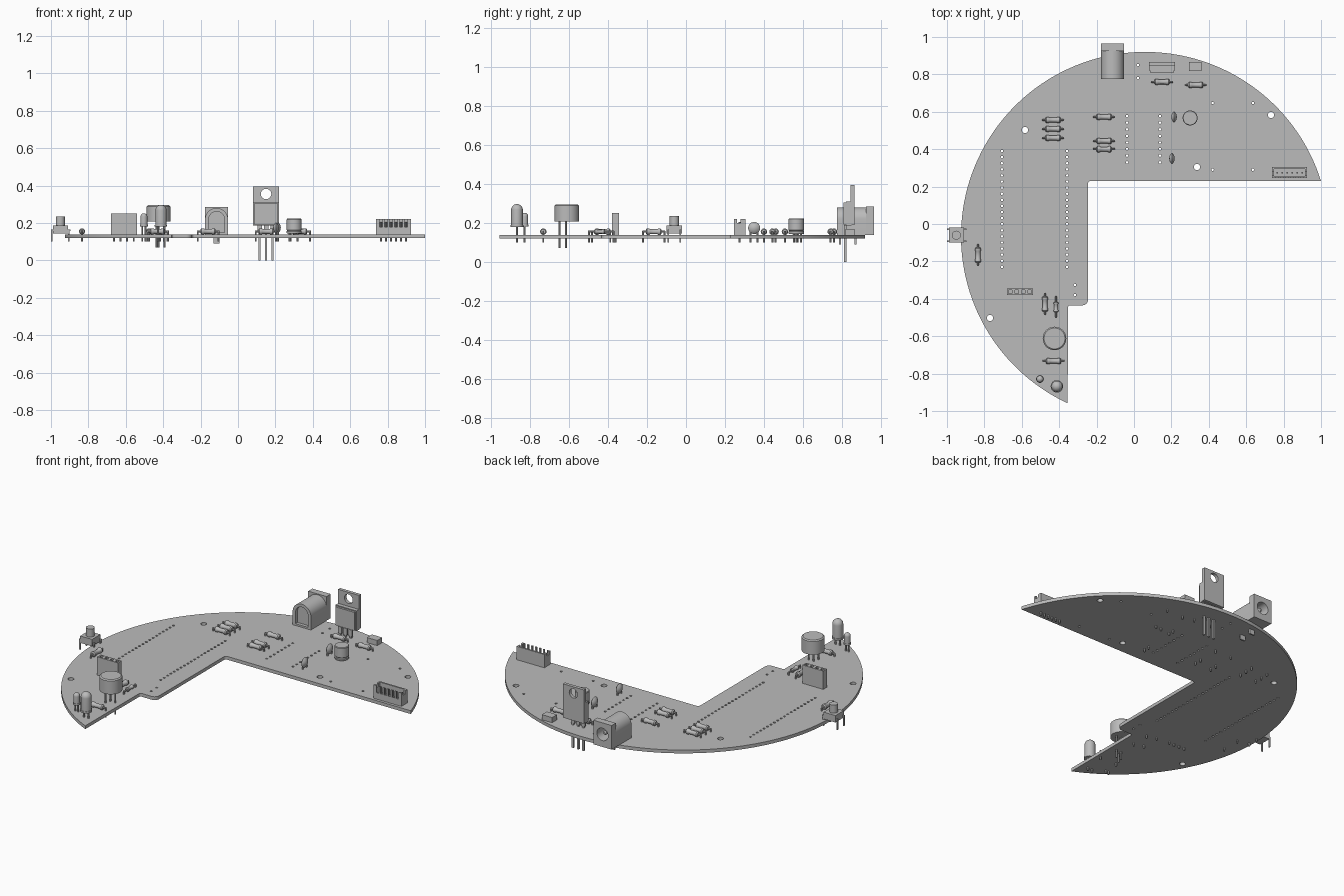
import bpy, bmesh
from math import pi, cos, sin, radians
from mathutils import Matrix, Vector

cube = bpy.data.objects.get("Cube")
if cube:
    bpy.data.objects.remove(cube, do_unlink=True)

GREY = (0.5, 0.5, 0.5, 1)
mat = bpy.data.materials.new("plain grey")
mat.use_nodes = True
mat.diffuse_color = GREY
mat.node_tree.nodes["Principled BSDF"].inputs["Base Color"].default_value = GREY

BOTTOM, TOP, TIP = 0.119, 0.139, 0.1   # board faces and solder tips
UPRIGHT = Matrix.Rotation(pi / 2, 4, 'X')


def arc(cx, cy, r, a0, a1, n):
    return [(cx + r * cos(radians(a0 + (a1 - a0) * i / n)),
             cy + r * sin(radians(a0 + (a1 - a0) * i / n))) for i in range(n + 1)]


def ring(cx, cy, r, n=16):
    return arc(cx, cy, r, 0, 360, n)[:-1]


def rect(x0, x1, y0, y1):
    return [(x0, y0), (x1, y0), (x1, y1), (x0, y1)]


def box(bm, x0, x1, y0, y1, z0, z1):
    m = (Matrix.Translation(((x0 + x1) / 2, (y0 + y1) / 2, (z0 + z1) / 2))
         @ Matrix.Diagonal((x1 - x0, y1 - y0, z1 - z0, 1)))
    bmesh.ops.create_cube(bm, size=1, matrix=m)


def lathe(bm, profile, matrix, steps=24):
    """Spin a (radius, height) profile about local z."""
    vs = [bm.verts.new((r, 0, z)) for r, z in profile]
    es = [bm.edges.new(p) for p in zip(vs, vs[1:])]
    out = set(vs)
    before = set(bm.verts)
    bmesh.ops.spin(bm, geom=vs + es, cent=(0, 0, 0), axis=(0, 0, 1),
                   angle=2 * pi, steps=steps, use_merge=True)
    out |= set(bm.verts) - before
    out = [v for v in out if v.is_valid]
    bmesh.ops.transform(bm, matrix=matrix, verts=out)
    bmesh.ops.remove_doubles(bm, verts=out, dist=1e-5)


def pin(bm, x, y, z0, z1, r=0.005):
    lathe(bm, [(0, z0), (r, z0), (r, z1), (0, z1)], Matrix.Translation((x, y, 0)), 8)


def plate(bm, outlines, lo, hi, upright=False):
    """Extrude an outline with holes along z, or along y when upright."""
    cu = bpy.data.curves.new("outline", 'CURVE')
    cu.dimensions, cu.fill_mode, cu.extrude = '2D', 'BOTH', (hi - lo) / 2
    for pts in outlines:
        sp = cu.splines.new('POLY')
        sp.points.add(len(pts) - 1)
        for p, (x, y) in zip(sp.points, pts):
            p.co = (x, y, 0, 1)
        sp.use_cyclic_u = True
    ob = bpy.data.objects.new("outline", cu)
    bpy.context.collection.objects.link(ob)
    dg = bpy.context.evaluated_depsgraph_get()
    me = bpy.data.meshes.new_from_object(ob.evaluated_get(dg))
    mid = (lo + hi) / 2
    me.transform(Matrix.Translation((0, mid, 0)) @ UPRIGHT if upright
                 else Matrix.Translation((0, 0, mid)))
    bm.from_mesh(me)
    bpy.data.objects.remove(ob)
    bpy.data.curves.remove(cu)
    bpy.data.meshes.remove(me)


def finish(bm, name):
    bmesh.ops.remove_doubles(bm, verts=bm.verts, dist=1e-6)
    bmesh.ops.recalc_face_normals(bm, faces=bm.faces)
    for f in bm.faces:
        f.smooth = True
    me = bpy.data.meshes.new(name)
    bm.to_mesh(me)
    bm.free()
    me.set_sharp_from_angle(angle=radians(35))
    me.materials.append(mat)
    bpy.context.collection.objects.link(bpy.data.objects.new(name, me))


# Circuit board: large arc, stepped inner corner, drilled holes
outline = arc(0.06, -0.065, 0.985, 17.4, 245.1, 96)
outline += arc(-0.343, -0.445, 0.01, 180, 90, 4)
outline += arc(-0.276, -0.405, 0.03, -90, 0, 6)
outline += arc(-0.231, 0.215, 0.015, 180, 90, 4)
holes = [ring(x, y, 0.017) for x, y in
         [(-0.583, 0.503), (-0.77, -0.503), (0.733, 0.583), (0.337, 0.305)]]
drills = [(x, 0.39 - 0.0326 * i) for x in (-0.706, -0.358) for i in range(20)]
drills += [(x, 0.577 - 0.0353 * i) for x in (-0.037, 0.139) for i in range(8)]
drills += [(x, y) for x in (0.42, 0.636) for y in (0.647, 0.29)]
drills += [(0.021, 0.85), (0.021, 0.78), (-0.316, -0.326), (-0.316, -0.38)]
holes += [ring(x, y, 0.007, 8) for x, y in drills]
bm = bmesh.new()
plate(bm, [outline] + holes, BOTTOM, TOP)
finish(bm, "circuit_board")


# Axial parts: waisted body on bent wire leads
def axial(name, x, y, turn=0, half=0.04, r=0.0165):
    bm = bmesh.new()
    h, w = half, r * 0.78
    body = [(0, -h), (r * 0.7, -h), (r, -h * 0.85), (r, -h * 0.6), (w, -h * 0.45)]
    body += [(a, -b) for a, b in reversed(body)]
    along = Matrix.Rotation(pi / 2, 4, 'Y')
    lathe(bm, body, along, 16)
    lathe(bm, [(0, -0.058), (0.005, -0.058), (0.005, 0.058), (0, 0.058)], along, 8)
    for s in (-1, 1):
        pin(bm, s * 0.055, 0, TIP - 0.155, 0.004)
    bm.transform(Matrix.Translation((x, y, 0.155)) @ Matrix.Rotation(radians(turn), 4, 'Z'))
    finish(bm, name)


for i, (x, y) in enumerate([(0.15, 0.76), (0.33, 0.743), (-0.16, 0.572), (-0.16, 0.444),
                            (-0.16, 0.40), (-0.433, 0.556), (-0.433, 0.508),
                            (-0.433, 0.46), (-0.43, -0.733)]):
    axial(f"resistor_{i + 1}", x, y)
axial("resistor_left_edge", -0.834, -0.166, 90)
axial("resistor_lower", -0.476, -0.428, 90)
axial("diode", -0.417, -0.444, 90, 0.028, 0.013)

# Power socket: square mouth, arched barrel, centre pin
arch = [(-0.176, TOP), (-0.053, TOP)] + arc(-0.1145, 0.2185, 0.0615, 0, 180, 20)
inner = [(-0.157, 0.15), (-0.072, 0.15)] + arc(-0.1145, 0.2185, 0.0425, 0, 180, 16)
mouth = ring(-0.1145, 0.215, 0.038, 24)
bm = bmesh.new()
plate(bm, [rect(-0.176, -0.053, TOP, 0.285), mouth], 0.925, 0.965, True)
plate(bm, [arch, mouth], 0.83, 0.925, True)
plate(bm, [arch], 0.795, 0.83, True)
plate(bm, [arch, inner], 0.775, 0.795, True)
lathe(bm, [(0, 0), (0.012, 0), (0.012, 0.11), (0.006, 0.118), (0, 0.118)],
      Matrix.Translation((-0.1145, 0.83, 0.215)) @ Matrix.Rotation(-pi / 2, 4, 'X'), 16)
for y in (0.79, 0.87):
    box(bm, -0.132, -0.098, y - 0.005, y + 0.005, 0.09, TOP + 0.005)
finish(bm, "power_socket")

# Voltage regulator: drilled tab, chamfered body, three long legs
bm = bmesh.new()
plate(bm, [rect(0.08, 0.22, 0.19, 0.395), ring(0.15, 0.355, 0.028, 24)], 0.846, 0.866, True)
plate(bm, [rect(0.08, 0.22, 0.187, 0.31)], 0.822, 0.85, True)
plate(bm, [rect(0.086, 0.214, 0.193, 0.304)], 0.81, 0.822, True)
for x in (0.115, 0.15, 0.185):
    box(bm, x - 0.006, x + 0.006, 0.812, 0.824, 0, 0.19)
    box(bm, x - 0.012, x + 0.012, 0.812, 0.824, 0.15, 0.19)
finish(bm, "voltage_regulator")

# Small chip
bm = bmesh.new()
box(bm, 0.293, 0.362, 0.818, 0.866, TOP, 0.17)
finish(bm, "small_chip")

# Disc capacitors
for i, (x, y) in enumerate([(0.214, 0.572), (0.203, 0.35)]):
    bm = bmesh.new()
    lathe(bm, [(0, -0.015), (0.015, -0.012), (0.026, -0.005), (0.031, 0),
               (0.026, 0.005), (0.015, 0.012), (0, 0.015)],
          Matrix.Translation((x, y, 0.174)) @ Matrix.Rotation(pi / 2, 4, 'Y'))
    for s in (-0.018, 0.018):
        pin(bm, x, y + s, TIP, 0.165)
    finish(bm, f"disc_capacitor_{i + 1}")

# Can capacitor with a crimped waist
bm = bmesh.new()
lathe(bm, [(0, 0.143), (0.038, 0.143), (0.04, 0.147), (0.04, 0.155), (0.037, 0.159),
           (0.04, 0.163), (0.04, 0.219), (0.037, 0.223), (0, 0.223)],
      Matrix.Translation((0.30, 0.567, 0)), 32)
for s in (-0.018, 0.018):
    pin(bm, 0.30 + s, 0.567, TIP, 0.145)
finish(bm, "can_capacitor")

# Shrouded connector: floor, walls, slotted front, pins
bm = bmesh.new()
box(bm, 0.738, 0.925, 0.246, 0.305, TOP, 0.16)
box(bm, 0.738, 0.925, 0.295, 0.305, 0.16, 0.22)
for x in (0.738, 0.915):
    box(bm, x, x + 0.01, 0.246, 0.295, 0.16, 0.2)
    for y in (0.246, 0.28):
        box(bm, x, x + 0.01, y, y + 0.015, 0.2, 0.22)
box(bm, 0.748, 0.915, 0.246, 0.254, 0.16, 0.178)
for i in range(7):
    x = 0.7515 + 0.0267 * i
    box(bm, x - 0.005, x + 0.005, 0.246, 0.254, 0.178, 0.22)
for i in range(6):
    pin(bm, 0.765 + 0.0267 * i, 0.274, TIP, 0.205)
finish(bm, "shrouded_connector")

# Push button with four legs
bm = bmesh.new()
box(bm, -0.99, -0.91, -0.1, -0.02, 0.145, 0.187)
lathe(bm, [(0, 0.187), (0.024, 0.187), (0.024, 0.235), (0, 0.235)],
      Matrix.Translation((-0.95, -0.06, 0)))
for x in (-1, -0.908):
    for y in (-0.095, -0.033):
        box(bm, x, x + 0.008, y, y + 0.008, TIP, 0.165)
        box(bm, x, x + 0.012, y, y + 0.008, 0.157, 0.165)
finish(bm, "push_button")

# Socket strip with four square sockets
cols = [-0.6625 + 0.035 * i for i in range(4)]
bm = bmesh.new()
plate(bm, [rect(-0.68, -0.54, -0.38, -0.345)]
      + [rect(x - 0.009, x + 0.009, -0.3715, -0.3535) for x in cols], 0.17, 0.25)
box(bm, -0.68, -0.54, -0.38, -0.345, TOP, 0.17)
for x in cols:
    pin(bm, x, -0.3625, TIP, 0.145)
finish(bm, "socket_strip")

# Round sensor can raised on three legs
bm = bmesh.new()
lathe(bm, [(0, 0.208), (0.063, 0.208), (0.063, 0.289), (0.056, 0.295), (0, 0.295)],
      Matrix.Translation((-0.425, -0.612, 0)), 32)
for x, y in [(-0.435, -0.65), (-0.425, -0.617), (-0.392, -0.617)]:
    pin(bm, x, y, 0.07, 0.21)
finish(bm, "sensor_can")


# Domed lamps
def lamp(name, x, y, r, z0, z1):
    bm = bmesh.new()
    profile = [(0, z0), (r * 1.12, z0), (r * 1.12, z0 + 0.01), (r, z0 + 0.01)]
    profile += arc(0, z1 - r, r, 0, 90, 8)
    profile[-1] = (0, z1)
    lathe(bm, profile, Matrix.Translation((x, y, 0)))
    for s in (-0.5, 0.5):
        pin(bm, x + s * r, y, TIP, z0 + 0.005)
    finish(bm, name)


lamp("large_lamp", -0.412, -0.868, 0.03, 0.18, 0.297)
lamp("small_lamp", -0.503, -0.829, 0.0185, 0.182, 0.252)
